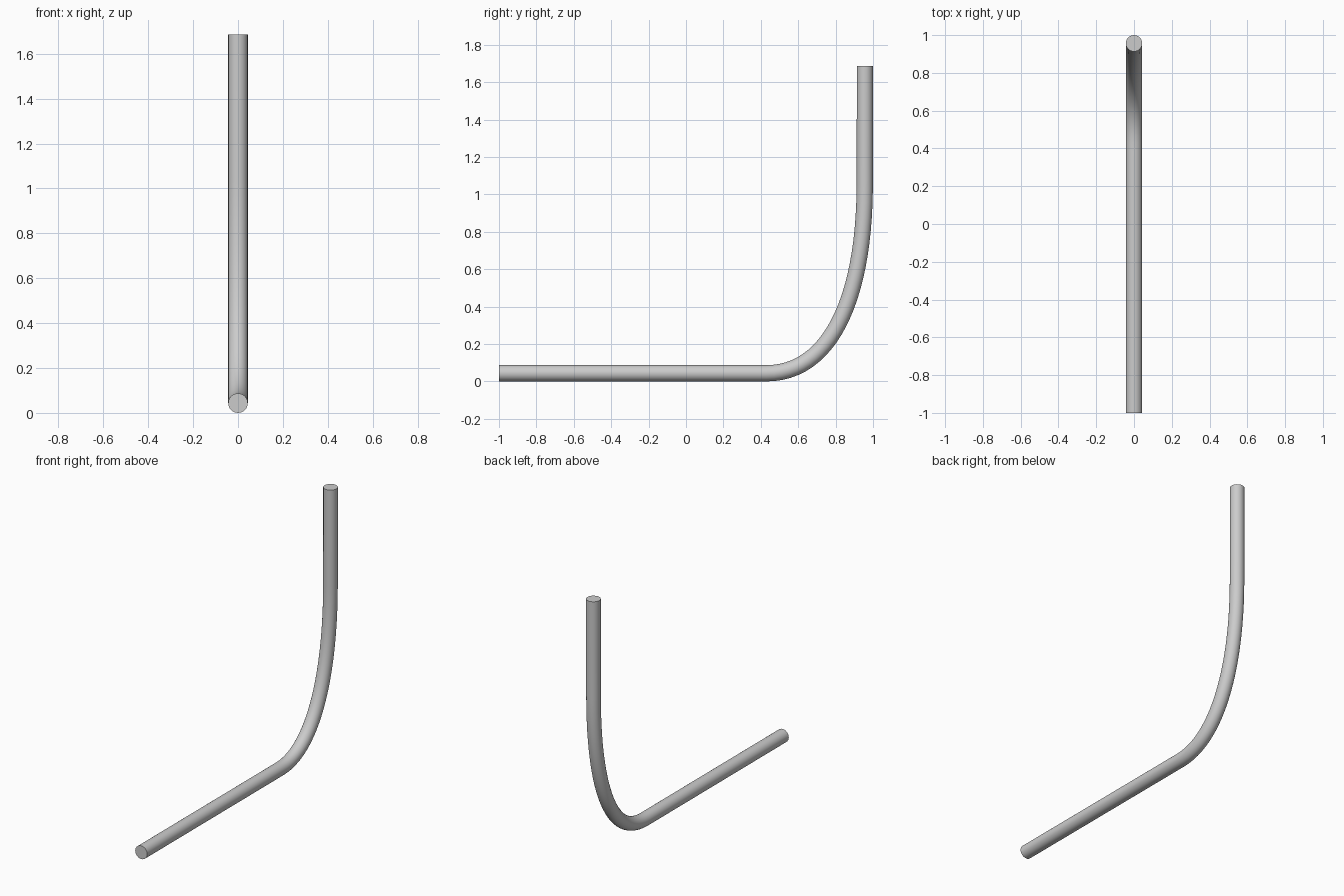
import bpy

if "Cube" in bpy.data.objects:
    bpy.data.objects.remove(bpy.data.objects["Cube"])

R = 0.0435

# Path of the bent tube, in the y-z plane
# (y, z), left handle, right handle
knots = [
    ((-1.0, R), (-1.2, R), (-0.6, R)),
    ((0.43, R), (0.1, R), (0.76, R)),
    ((0.9555, 1.03), (0.950, 0.42), (0.9565, 1.2)),
    ((0.9565, 1.686), (0.9565, 1.5), (0.9565, 1.8)),
]
curve = bpy.data.curves.new("bent_tube", 'CURVE')
curve.dimensions = '3D'
curve.resolution_u = 24
curve.bevel_depth = R
curve.bevel_resolution = 10
curve.use_fill_caps = True
spline = curve.splines.new('BEZIER')
spline.bezier_points.add(len(knots) - 1)
for p, (co, left, right) in zip(spline.bezier_points, knots):
    p.handle_left_type = p.handle_right_type = 'FREE'
    p.co = (0, *co)
    p.handle_left = (0, *left)
    p.handle_right = (0, *right)

tube = bpy.data.objects.new("bent_tube", curve)
bpy.context.collection.objects.link(tube)

# Convert to mesh, smooth sides with sharp end caps
bpy.context.view_layer.objects.active = tube
tube.select_set(True)
bpy.ops.object.convert(target='MESH')
bpy.ops.object.shade_smooth_by_angle()
